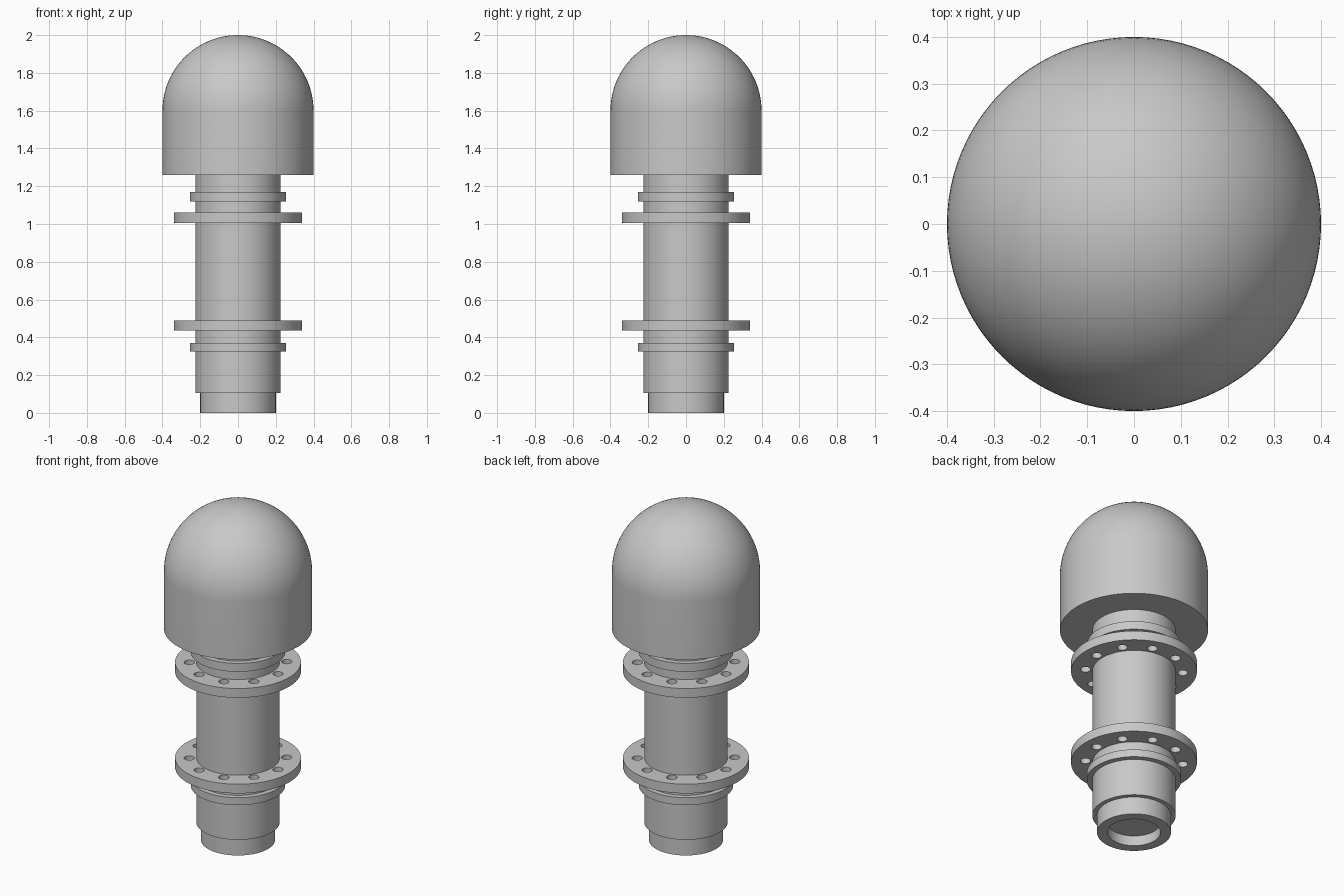
import bpy
import bmesh
import math
from mathutils import Matrix, Vector

cube = bpy.data.objects.get("Cube")
if cube:
    bpy.data.objects.remove(cube, do_unlink=True)

SIDES = 96
grey = bpy.data.materials.new("plain_grey")
grey.use_nodes = True
colour = (0.58, 0.58, 0.58, 1)
grey.diffuse_color = colour
grey.node_tree.nodes["Principled BSDF"].inputs["Base Color"].default_value = colour


def add_object(name, bm):
    bmesh.ops.recalc_face_normals(bm, faces=bm.faces)
    mesh = bpy.data.meshes.new(name)
    bm.to_mesh(mesh)
    bm.free()
    mesh.materials.append(grey)
    obj = bpy.data.objects.new(name, mesh)
    bpy.context.collection.objects.link(obj)
    return obj


def smooth(obj):
    bpy.ops.object.select_all(action='DESELECT')
    obj.select_set(True)
    bpy.context.view_layer.objects.active = obj
    bpy.ops.object.shade_smooth_by_angle(angle=math.radians(30))


def lathe(name, profile, closed=False):
    """Spin a (radius, height) profile around the z axis."""
    bm = bmesh.new()
    verts = [bm.verts.new((r, 0, z)) for r, z in profile]
    edges = [bm.edges.new(pair) for pair in zip(verts, verts[1:])]
    if closed:
        edges.append(bm.edges.new((verts[-1], verts[0])))
    bmesh.ops.spin(bm, geom=verts + edges, axis=(0, 0, 1), cent=(0, 0, 0),
                   angle=math.tau, steps=SIDES, use_duplicate=False)
    bmesh.ops.remove_doubles(bm, verts=bm.verts, dist=0.0001)
    obj = add_object(name, bm)
    smooth(obj)
    return obj


def ring(name, inner, outer, bottom, top):
    return lathe(name, [(inner, bottom), (outer, bottom), (outer, top), (inner, top)], True)


# Pipe body with a narrower, recessed spigot at the foot
lathe("pipe_body", [(0, 0.06), (0.143, 0.06), (0.143, 0), (0.2, 0), (0.2, 0.105),
                    (0.225, 0.105), (0.225, 1.3), (0, 1.3)])

# Domed cap
R, SPRING = 0.4, 1.6
dome = [(R * math.cos(a), SPRING + R * math.sin(a))
        for a in (math.pi / 2 * i / 24 for i in range(24))]
lathe("domed_cap", [(0, 1.26), (R, 1.26)] + dome + [(0, SPRING + R)])

# Collars
ring("lower_collar", 0.22, 0.255, 0.325, 0.37)
ring("upper_collar", 0.22, 0.255, 1.12, 1.17)

# Cutter for the bolt holes
bm = bmesh.new()
for i in range(10):
    spot = Matrix.Rotation(math.tau * i / 10, 4, 'Z') @ Vector((0.263, 0, 0.75))
    bmesh.ops.create_cone(bm, cap_ends=True, segments=24, radius1=0.028, radius2=0.028,
                          depth=1.2, matrix=Matrix.Translation(spot))
cutter = add_object("bolt_hole_cutter", bm)
cutter.hide_render = True
cutter.hide_viewport = True
cutter.display_type = 'WIRE'

# Bolted flanges
for name, bottom in (("lower_flange", 0.435), ("upper_flange", 1.005)):
    flange = ring(name, 0.215, 0.34, bottom, bottom + 0.055)
    cut = flange.modifiers.new("bolt_holes", 'BOOLEAN')
    cut.object = cutter
    cut.operation = 'DIFFERENCE'
    cut.solver = 'EXACT'
